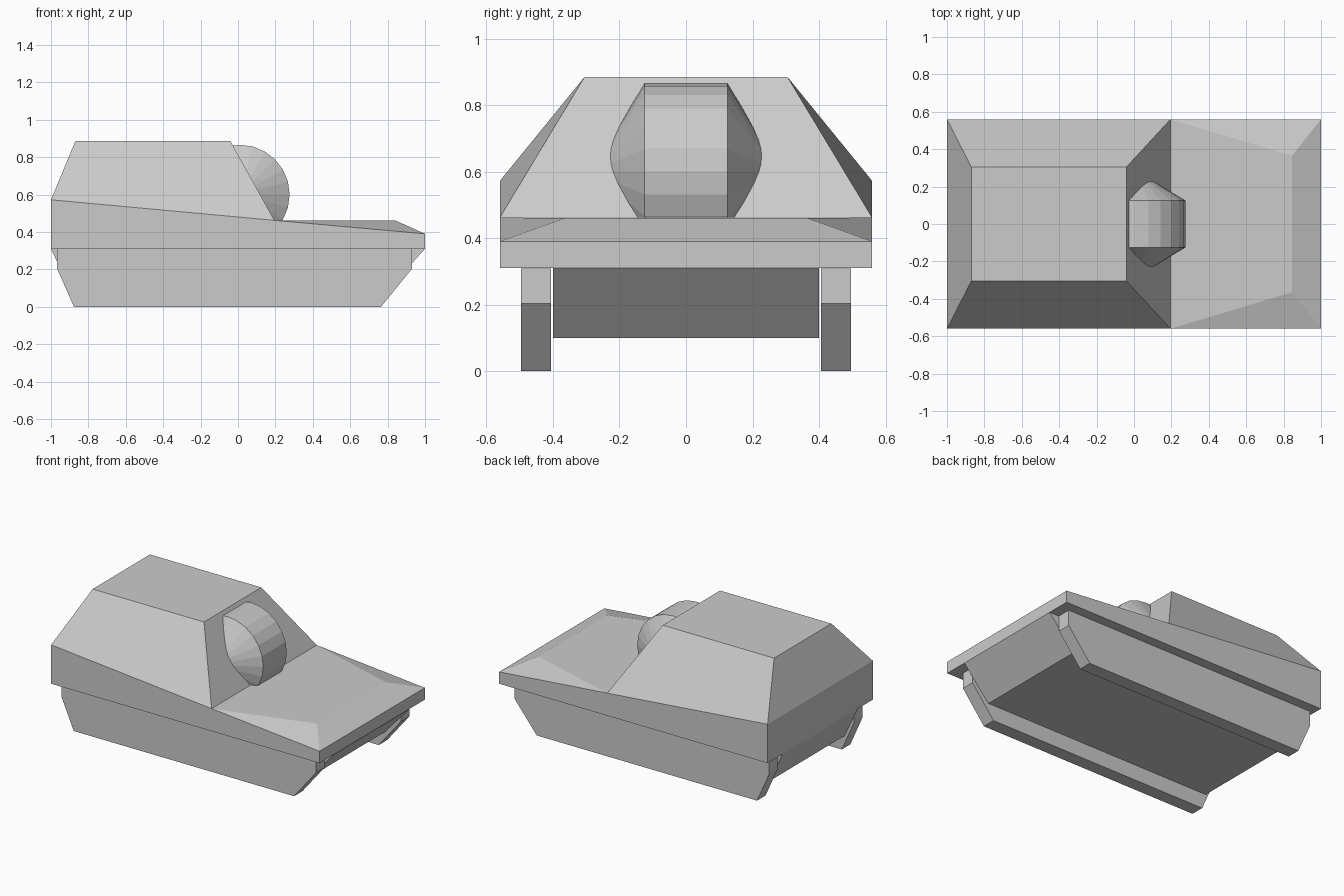
import bpy, bmesh
from math import sin, cos, pi

if "Cube" in bpy.data.objects:
    bpy.data.objects.remove(bpy.data.objects["Cube"])


def make_object(name, verts, faces):
    mesh = bpy.data.meshes.new(name)
    bm = bmesh.new()
    vs = [bm.verts.new(v) for v in verts]
    for f in faces:
        bm.faces.new([vs[i] for i in f])
    bmesh.ops.recalc_face_normals(bm, faces=bm.faces)
    bm.to_mesh(mesh)
    bm.free()
    obj = bpy.data.objects.new(name, mesh)
    bpy.context.collection.objects.link(obj)
    return obj


def mirrored_strip(name, outline, sides):
    """Outline of (x, half width, z) in order round the body, plus side faces."""
    n = len(outline)
    verts = [(x, s * y, z) for s in (1, -1) for x, y, z in outline]
    faces = [(i, (i + 1) % n, n + (i + 1) % n, n + i) for i in range(n)]
    for f in sides:
        faces += [f, tuple(n + i for i in f)]
    return make_object(name, verts, faces)


def prism(name, profile, y0, y1):
    """Extrude an (x, z) profile across y."""
    n = len(profile)
    verts = [(x, y, z) for y in (y0, y1) for x, z in profile]
    faces = [(i, (i + 1) % n, n + (i + 1) % n, n + i) for i in range(n)]
    faces += [tuple(range(n)), tuple(range(n, 2 * n))]
    return make_object(name, verts, faces)


# upper hull with sloped casemate and front deck
W = 0.56
mirrored_strip("upper_hull", [
    (-1.0, W, 0.31), (-1.0, W, 0.572),
    (-0.87, 0.305, 0.885), (-0.04, 0.305, 0.885),
    (0.195, W, 0.462), (0.845, 0.365, 0.46),
    (1.0, W, 0.39), (1.0, W, 0.31)],
    [(0, 1, 4, 6, 7), (1, 2, 3, 4), (4, 5, 6)])

# lower hull between the tracks
prism("lower_hull", [(-1, 0.31), (-0.9, 0.1), (0.81, 0.1), (1, 0.31)], -0.4, 0.4)

# tracks
track = [(-0.967, 0.308), (-0.967, 0.203), (-0.877, 0.0),
         (0.765, 0.0), (0.93, 0.203), (0.93, 0.308)]
for label, s in (("left", 1), ("right", -1)):
    prism(label + "_track", track, s * 0.406, s * 0.496)

# gun mantlet: drum across y with conical ends
SEG, CX, CZ = 24, 0.01, 0.6
rings = [(-0.256, 0.047), (-0.125, 0.266), (0.125, 0.266), (0.256, 0.047)]
verts = [(CX + r * cos(2 * pi * k / SEG), y, CZ + r * sin(2 * pi * k / SEG))
         for y, r in rings for k in range(SEG)]
faces = [(j * SEG + k, j * SEG + (k + 1) % SEG,
          (j + 1) * SEG + (k + 1) % SEG, (j + 1) * SEG + k)
         for j in range(len(rings) - 1) for k in range(SEG)]
faces += [tuple(range(SEG)), tuple(range(3 * SEG, 4 * SEG))]
make_object("gun_mantlet", verts, faces)
